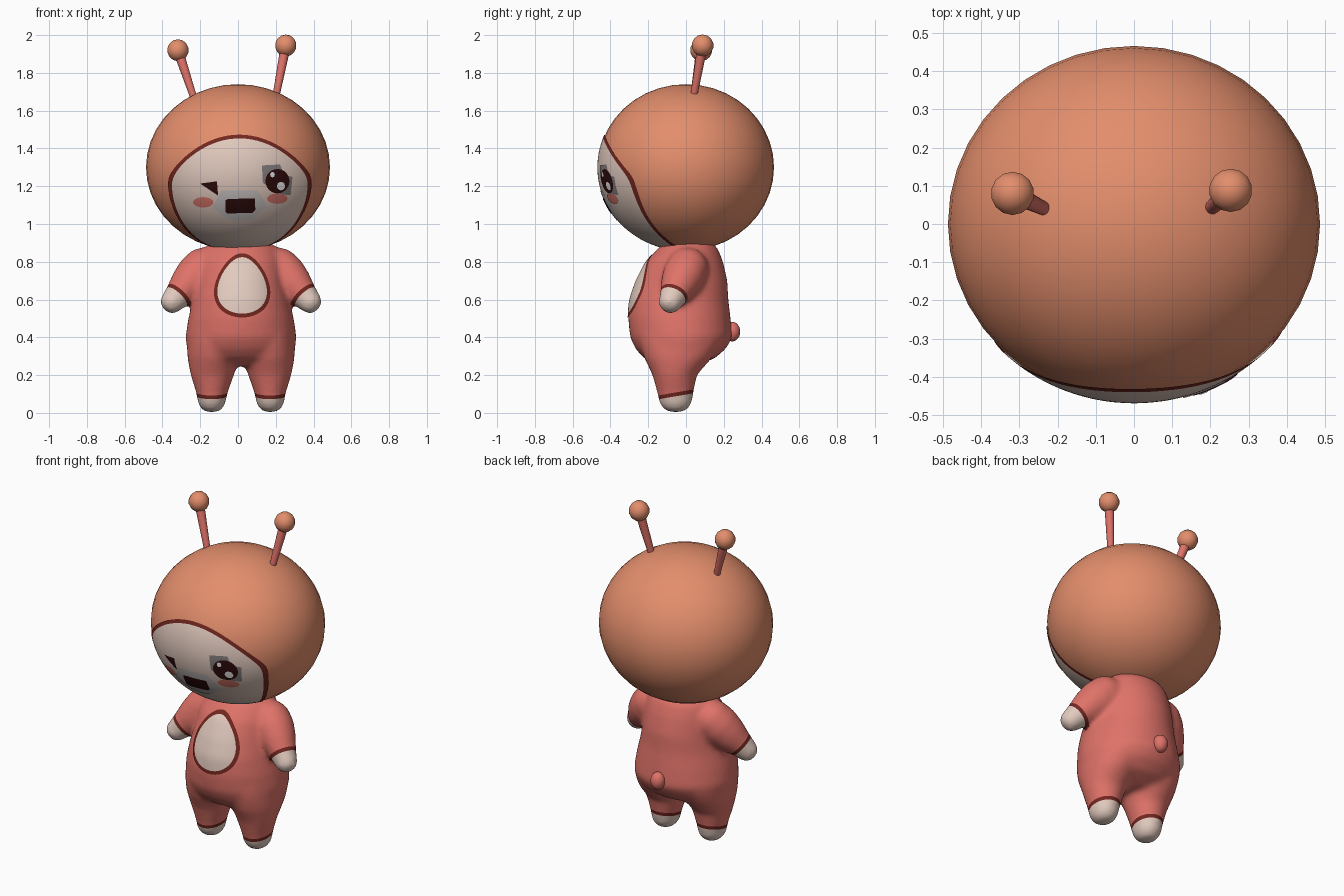
import bpy, bmesh
from math import sin, cos, pi, sqrt, radians
from mathutils import Vector, Matrix
from mathutils.bvhtree import BVHTree

if "Cube" in bpy.data.objects:
    bpy.data.objects.remove(bpy.data.objects["Cube"])


def material(name, r, g, b):
    m = bpy.data.materials.new(name)
    m.use_nodes = True
    m.diffuse_color = (r, g, b, 1)
    bsdf = next(n for n in m.node_tree.nodes if n.type == 'BSDF_PRINCIPLED')
    bsdf.inputs["Base Color"].default_value = (r, g, b, 1)
    bsdf.inputs["Roughness"].default_value = 0.8
    return m


ORANGE = material("hood_orange", .77, .27, .15)
CORAL = material("suit_coral", .74, .17, .14)
CREAM = material("skin_cream", .76, .59, .515)
MAROON = material("trim_maroon", .17, .02, .014)
DARK = material("eye_dark", .026, .003, .003)
GREY = material("eye_grey", .22, .2, .2)
PALE = material("muzzle_pale_grey", .58, .54, .53)
BLUSH = material("cheek_blush", .67, .18, .14)
WHITE = material("glint_white", .9, .88, .88)


def finish(name, bm, mats):
    """Turn a bmesh into a smooth-shaded object with sharp corners kept."""
    mesh = bpy.data.meshes.new(name)
    bm.to_mesh(mesh)
    bm.free()
    for m in mats:
        mesh.materials.append(m)
    for p in mesh.polygons:
        p.use_smooth = True
    mesh.set_sharp_from_angle(angle=radians(60))
    ob = bpy.data.objects.new(name, mesh)
    bpy.context.collection.objects.link(ob)
    return ob


def ellipsoid(name, loc, radii, mat, segs):
    bm = bmesh.new()
    bmesh.ops.create_uvsphere(
        bm, u_segments=segs, v_segments=segs // 2, radius=1,
        matrix=Matrix.Translation(loc) @ Matrix.Diagonal((*radii, 1)))
    return finish(name, bm, [mat])


def loft(bm, rings, matrix=Matrix(), segs=32):
    """Closed volume through elliptical rings (x, y, z, rx, ry)."""
    loops = [[bm.verts.new(matrix @ Vector((x + rx * cos(2 * pi * i / segs),
                                            y + ry * sin(2 * pi * i / segs), z)))
              for i in range(segs)] for x, y, z, rx, ry in rings]
    for a, b in zip(loops, loops[1:]):
        for i in range(segs):
            j = (i + 1) % segs
            bm.faces.new((a[i], a[j], b[j], b[i]))
    bm.faces.new(loops[0][::-1])
    bm.faces.new(loops[-1])


def patch(name, outline, project, mats, rings=6, rim=0.0):
    """Thin painted plate: a flat outline filled inward and laid on a surface."""
    cx = sum(p[0] for p in outline) / len(outline)
    cz = sum(p[1] for p in outline) / len(outline)
    steps = [(1 - rim) * k / rings for k in range(1, rings + 1)]
    if rim:
        steps.append(1)
    bm = bmesh.new()
    centre = bm.verts.new(project(cx, cz))
    loops = [[bm.verts.new(project(cx + t * (x - cx), cz + t * (z - cz)))
              for x, z in outline] for t in steps]
    n = len(outline)
    for i in range(n):
        j = (i + 1) % n
        bm.faces.new((centre, loops[0][i], loops[0][j]))
        for k, (a, b) in enumerate(zip(loops, loops[1:])):
            f = bm.faces.new((a[i], b[i], b[j], a[j]))
            f.material_index = int(rim > 0 and k == rings - 1)
    bmesh.ops.recalc_face_normals(bm, faces=bm.faces)
    if sum(f.normal.y for f in bm.faces) > 0:
        bmesh.ops.reverse_faces(bm, faces=bm.faces)
    return finish(name, bm, mats)


def oval(cx, cz, rx, up, down=None, n=32, taper=0.0):
    pts = []
    for i in range(n):
        c, s = cos(2 * pi * i / n), sin(2 * pi * i / n)
        pts.append((cx + rx * c * (1 - taper * s),
                    cz + s * (up if s > 0 or down is None else down)))
    return pts


def polygon(*corners, cuts=4):
    pts = []
    for (ax, az), (bx, bz) in zip(corners, corners[1:] + corners[:1]):
        pts += [(ax + (bx - ax) * k / cuts, az + (bz - az) * k / cuts)
                for k in range(cuts)]
    return pts


# Head
HEAD, RX, RY, RZ = Vector((0, 0, 1.3)), .487, .466, .44
ellipsoid("head", HEAD, (RX, RY, RZ), ORANGE, 40)


def on_head(lift):
    def project(x, z):
        u, w = x / RX, (z - HEAD.z) / RZ
        v = -sqrt(max(0, 1 - u * u - w * w))
        return HEAD + Vector((u * RX, v * RY, w * RZ)) * lift
    return project


def wrap_head(u, elevation):
    """Sideways fraction and elevation angle, so the face runs under the chin."""
    r, e = sqrt(1 - u * u), radians(elevation)
    return HEAD + Vector((u * RX, -r * cos(e) * RY, r * sin(e) * RZ)) * 1.007


# Face and painted features, layered outward
patch("face", oval(.02, -17, .775, 40, 72, n=72), wrap_head,
      [CREAM, MAROON], rings=18, rim=.055)
L1, L2, L3 = on_head(1.013), on_head(1.019), on_head(1.025)
patch("left_eye_surround", polygon((.125, 1.31), (.22, 1.315), (.24, 1.26), (.285, 1.25),
                                   (.275, 1.155), (.2, 1.16), (.13, 1.22)), L1, [GREY])
patch("left_eye", oval(.205, 1.228, .062, .063), L2, [DARK])
patch("left_eye_glint", oval(.222, 1.203, .021, .022, n=12), L3, [WHITE], rings=2)
patch("left_eye_small_glint", oval(.178, 1.262, .012, .014, n=12), L3, [WHITE], rings=2)
patch("right_eye_wink", polygon((-.198, 1.215), (-.11, 1.227), (-.104, 1.152)), L1, [DARK])
patch("right_cheek", oval(-.182, 1.117, .053, .027), L1, [BLUSH])
patch("left_cheek", oval(.205, 1.137, .053, .027), on_head(1.016), [BLUSH])
patch("muzzle", polygon((-.135, 1.09), (-.085, 1.18), (.1, 1.18), (.155, 1.095),
                        (.08, 1.03), (.01, 1.018), (-.06, 1.03)), L1, [PALE])
patch("mouth", polygon((-.066, 1.07), (-.064, 1.13), (-.05, 1.136), (.088, 1.138),
                       (.09, 1.08), (.075, 1.064), (-.055, 1.06)), L2, [DARK])

# Antennae
for side, base, tip in (("right", (-.235, .04, 1.67), (-.318, .08, 1.92)),
                        ("left", (.2, .04, 1.67), (.253, .088, 1.945))):
    base, tip = Vector(base), Vector(tip)
    axis = tip - base
    bm = bmesh.new()
    loft(bm, [(0, 0, 0, .018, .018), (0, 0, axis.length, .027, .027)],
         Matrix.Translation(base) @ axis.to_track_quat('Z', 'Y').to_matrix().to_4x4(), 16)
    finish(side + "_antenna_stem", bm, [CORAL])
    ellipsoid(side + "_antenna_ball", tip, (.058,) * 3, ORANGE, 14)

# Body volumes: torso, legs and arms
MID = .016
bm = bmesh.new()
torso = [(.25, -.045, .16, .1), (.29, -.035, .245, .19), (.34, -.028, .287, .24),
         (.4, -.025, .295, .272), (.5, -.035, .28, .272), (.6, -.037, .255, .262),
         (.7, -.022, .235, .242), (.8, -.008, .22, .205), (.87, .01, .195, .16),
         (.915, .015, .14, .11)]
loft(bm, [(MID, y, z, rx, ry) for z, y, rx, ry in torso])
leg = [(.004, .155, -.055, .032, .037), (.018, .155, -.055, .055, .063),
       (.05, .155, -.055, .074, .087), (.1, .154, -.056, .082, .095),
       (.2, .152, -.06, .115, .118), (.29, .146, -.042, .138, .18),
       (.36, .142, -.032, .143, .21), (.42, .14, -.03, .14, .22)]
arm = [(-.03, .08), (.02, .108), (.1, .114), (.18, .1), (.25, .078), (.3, .066),
       (.33, .06), (.353, .046), (.365, .026)]
arm_axes = []
for s in (-1, 1):
    loft(bm, [(MID + s * x, y, z, rx, ry) for z, x, y, rx, ry in leg])
    shoulder = Vector((MID + s * .17, .025, .8))
    axis = Vector((s * .235, -.13, -.255)).normalized()
    arm_axes.append((shoulder, axis))
    loft(bm, [(0, 0, t, r, r) for t, r in arm],
         Matrix.Translation(shoulder) @ axis.to_track_quat('Z', 'Y').to_matrix().to_4x4())
bmesh.ops.recalc_face_normals(bm, faces=bm.faces)
body = finish("body", bm, [CORAL, MAROON, CREAM])

# Fuse the volumes into one soft surface
fuse = body.modifiers.new("fuse", 'REMESH')
fuse.mode = 'VOXEL'
fuse.voxel_size = .012
soften = body.modifiers.new("soften", 'SMOOTH')
soften.factor = .5
soften.iterations = 24
bpy.context.view_layer.update()
fused = bpy.data.meshes.new_from_object(
    body.evaluated_get(bpy.context.evaluated_depsgraph_get()))
body.modifiers.clear()

# Cut cuffs, hands and feet into the suit
bm = bmesh.new()
bm.from_mesh(fused)
bpy.data.meshes.remove(fused)
surface = BVHTree.FromBMesh(bm)
ankle, down = Vector((0, -.055, .108)), Vector((0, .17, -1)).normalized()
limbs = [(ankle, down, 0, .02, lambda c: c.z < .2)]
for shoulder, axis in arm_axes:
    limbs.append((shoulder, axis, .25, .27,
                  lambda c, o=shoulder, a=axis: (c - o).cross(a).length < .09))
for origin, axis, start, end, inside in limbs:
    for d in (start, end):
        bmesh.ops.bisect_plane(bm, geom=bm.verts[:] + bm.edges[:] + bm.faces[:], dist=1e-5,
                               plane_co=origin + axis * d, plane_no=axis)
for f in bm.faces:
    f.material_index = 0
    f.smooth = True
    c = f.calc_center_median()
    for origin, axis, start, end, inside in limbs:
        d = (c - origin).dot(axis)
        if inside(c) and start < d < .5:
            f.material_index = 1 if d < end else 2
body.data.clear_geometry()
bm.to_mesh(body.data)
bm.free()


# Belly patch laid on the suit front
def on_belly(x, z):
    hit = surface.ray_cast(Vector((x, -2, z)), Vector((0, 1, 0)))
    return (hit[0] or Vector((x, -.25, z))) + Vector((0, -.005, 0))


patch("belly_patch", oval(.022, .675, .145, .17, n=56, taper=.25), on_belly,
      [CREAM, MAROON], rings=10, rim=.12)

# Tail
ellipsoid("tail", (MID, .245, .43), (.042, .042, .052), CORAL, 24)
